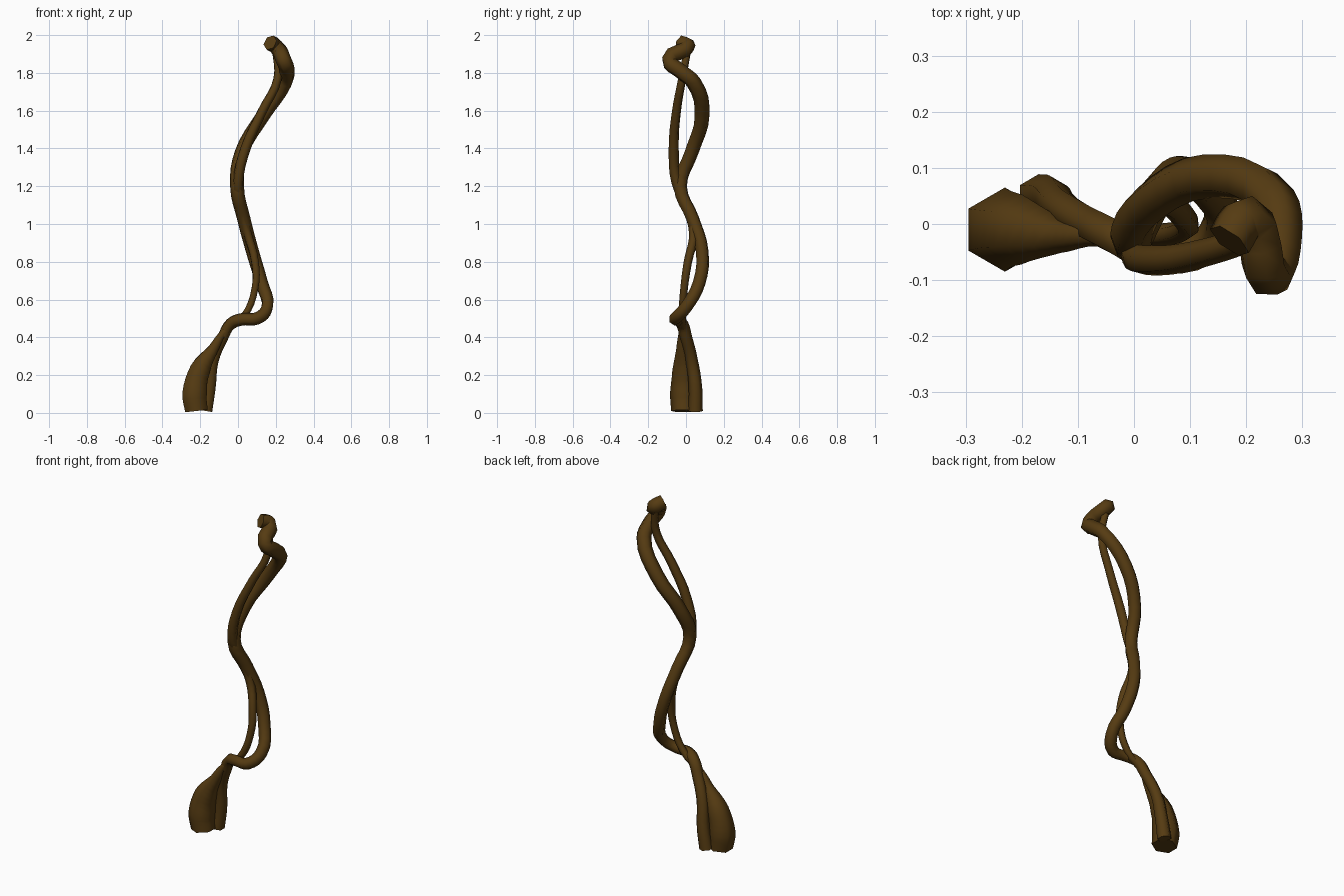
import bpy

cube = bpy.data.objects.get("Cube")
if cube:
    bpy.data.objects.remove(cube, do_unlink=True)

# Bark colour
bark_color = (0.092, 0.044, 0.006, 1)
bark = bpy.data.materials.new("brown_bark")
bark.use_nodes = True
bark.diffuse_color = bark_color
shader = bark.node_tree.nodes["Principled BSDF"]
shader.inputs["Base Color"].default_value = bark_color
shader.inputs["Roughness"].default_value = 0.9


def thick_radius(height):
    """Thickens gently with height, with a slightly flared foot."""
    flare = max(0, 0.3 - height) * 0.03
    return 0.03 + height * 0.006 + flare


def thin_radius(height):
    """Slender stem, fullest past the middle, above a swollen foot."""
    stem = max(0.02, 0.029 - abs(height - 1.3) * 0.014)
    swelling = max(0, 1 - ((height - 0.1) / 0.27) ** 2)
    return stem + swelling * 0.055


def build_vine(name, path, radius_at):
    """Six-sided capped tube along a smooth path; its radius follows height."""
    curve = bpy.data.curves.new(name, "CURVE")
    curve.dimensions = "3D"
    curve.bevel_depth = 1
    curve.bevel_resolution = 1
    curve.resolution_u = 4
    curve.use_fill_caps = True
    spline = curve.splines.new("BEZIER")
    spline.bezier_points.add(len(path) - 1)
    for point, position in zip(spline.bezier_points, path):
        point.co = position
        point.radius = radius_at(position[-1])
        point.handle_left_type = "AUTO"
        point.handle_right_type = "AUTO"
    curve.materials.append(bark)
    vine = bpy.data.objects.new(name, curve)
    bpy.context.collection.objects.link(vine)
    bpy.ops.object.select_all(action="DESELECT")
    vine.select_set(True)
    bpy.context.view_layer.objects.active = vine
    bpy.ops.object.convert(target="MESH")
    bpy.ops.object.shade_smooth_by_angle(angle=1.3)


# Thick vine: small foot, low forward bend, wide sweep and curled tip
thick_path = [
    (-.17, .05, .01), (-.15, .05, .13), (-.13, .03, .28),
    (-.08, 0, .4), (-.04, -.02, .47), (.02, -.05, .495), (.1, -.055, .5),
    (.155, 0, .56), (.125, .07, .69), (.075, .085, .86),
    (.03, .035, 1.03), (-.005, -.03, 1.2), (.02, .03, 1.38),
    (.13, .085, 1.57), (.25, .04, 1.75), (.26, -.03, 1.81),
    (.24, -.09, 1.87), (.2, .01, 1.94), (.17, -.03, 1.96),
]
build_vine("thick_vine", thick_path, thick_radius)

# Thin vine: swollen foot, then a slender stem winding round the other
thin_path = [
    (-.22, -.01, .01), (-.23, -.01, .1), (-.2, -.01, .23),
    (-.13, -.02, .34), (-.08, -.02, .42), (.03, -.02, .51),
    (.09, -.01, .66), (.09, .01, .8), (.05, .04, .95),
    (.01, 0, 1.1), (0, -.05, 1.22), (.04, -.065, 1.4),
    (.13, -.05, 1.6), (.21, -.02, 1.77), (.2, .01, 1.93),
]
build_vine("thin_vine", thin_path, thin_radius)
